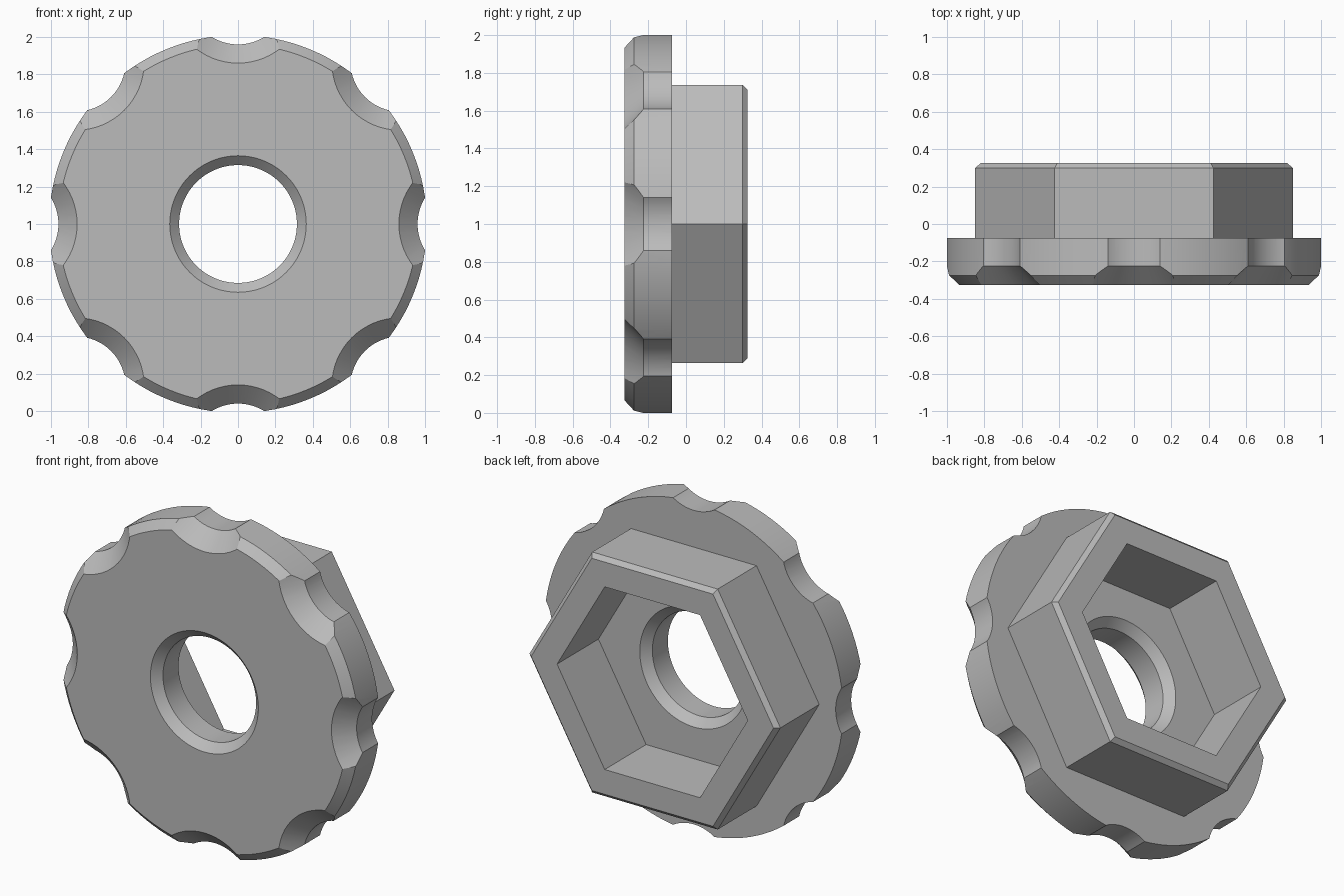
import bpy, bmesh, math
from mathutils import Matrix

if "Cube" in bpy.data.objects:
    bpy.data.objects.remove(bpy.data.objects["Cube"])

grey = bpy.data.materials.new("plain grey")
grey.diffuse_color = (0.5, 0.5, 0.5, 1)
grey.use_nodes = True
grey.node_tree.nodes["Principled BSDF"].inputs["Base Color"].default_value = grey.diffuse_color


def lathe(name, profile, segs, centre=(0, 0, 1), closed=True):
    """Spin (radius, y) points about the y axis; an open profile gets end caps."""
    bm = bmesh.new()
    rings = []
    for r, y in profile:
        ring = []
        for i in range(segs):
            a = 2 * math.pi * i / segs
            ring.append(bm.verts.new((r * math.cos(a), y, r * math.sin(a))))
        rings.append(ring)
    pairs = list(zip(rings, rings[1:]))
    if closed:
        pairs.append((rings[-1], rings[0]))
    else:
        bm.faces.new(rings[0])
        bm.faces.new(rings[-1])
    for p, q in pairs:
        for i in range(segs):
            j = (i + 1) % segs
            bm.faces.new((p[i], p[j], q[j], q[i]))
    bmesh.ops.recalc_face_normals(bm, faces=bm.faces[:])
    mesh = bpy.data.meshes.new(name)
    bm.to_mesh(mesh)
    bm.free()
    obj = bpy.data.objects.new(name, mesh)
    obj.matrix_world = Matrix.Translation(centre)
    bpy.context.collection.objects.link(obj)
    mesh.materials.append(grey)
    return obj


BACK = -0.075   # plane where grip disc meets the hex socket
FRONT = -0.325

# Grip disc with chamfered rim and a through hole chamfered on both sides
disc = lathe("grip_disc", [
    (0.315, FRONT + 0.05), (0.365, FRONT), (0.96, FRONT), (1.01, FRONT + 0.05),
    (1.01, BACK), (0.365, BACK), (0.315, BACK - 0.05)], 128)

# Eight finger scallops, flared towards the front
cutters = []
for k in range(8):
    a = k * math.pi / 4
    centre = (1.225 * math.cos(a), 0, 1 + 1.225 * math.sin(a))
    cutter = lathe("scallop_cutter", [
        (0.44, FRONT - 0.075), (0.265, FRONT + 0.1), (0.265, BACK + 0.1)],
        64, centre, closed=False)
    mod = disc.modifiers.new("scallop", 'BOOLEAN')
    mod.operation = 'DIFFERENCE'
    mod.solver = 'EXACT'
    mod.object = cutter
    cutters.append(cutter)

bpy.context.view_layer.update()
deps = bpy.context.evaluated_depsgraph_get()
cut_mesh = bpy.data.meshes.new_from_object(disc.evaluated_get(deps))
disc.modifiers.clear()
disc.data = cut_mesh
for cutter in cutters:
    bpy.data.objects.remove(cutter)

# Hexagonal socket wall with chamfered outer rim; the disc forms its floor
socket = lathe("hex_socket", [
    (0.849, BACK), (0.849, 0.30), (0.82, 0.325), (0.645, 0.325), (0.645, BACK)], 6)
bm = bmesh.new()
bm.from_mesh(socket.data)
hidden = [f for f in bm.faces if all(abs(v.co.y - BACK) < 1e-4 for v in f.verts)]
bmesh.ops.delete(bm, geom=hidden, context='FACES_ONLY')
bm.to_mesh(socket.data)
bm.free()

# Smooth the round walls, keep the crisp edges
bpy.ops.object.select_all(action='DESELECT')
disc.select_set(True)
bpy.context.view_layer.objects.active = disc
bpy.ops.object.shade_smooth_by_angle(angle=math.radians(25))
